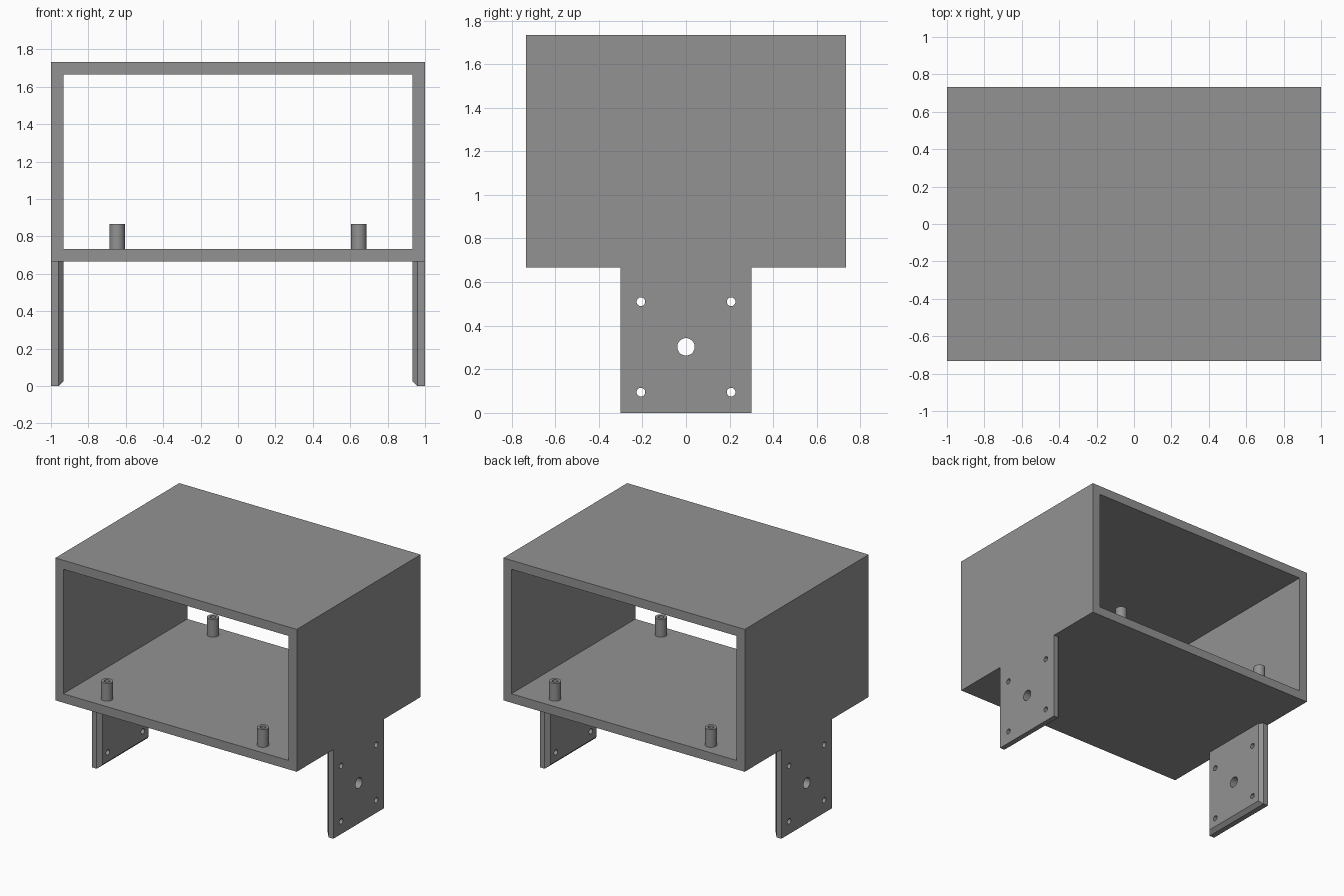
import bpy, bmesh, math
from mathutils import Matrix

if "Cube" in bpy.data.objects:
    bpy.data.objects.remove(bpy.data.objects["Cube"])

grey = bpy.data.materials.new("mid grey")
grey.diffuse_color = (0.29, 0.29, 0.29, 1)
grey.use_nodes = True
grey.node_tree.nodes["Principled BSDF"].inputs["Base Color"].default_value = grey.diffuse_color

W, D, T = 1.0, 0.733, 0.067      # half width, half depth, wall thickness
Z0, Z1 = 0.667, 1.733            # case bottom and top


def finish(bm, name):
    bmesh.ops.recalc_face_normals(bm, faces=bm.faces)
    mesh = bpy.data.meshes.new(name)
    bm.to_mesh(mesh)
    bm.free()
    mesh.materials.append(grey)
    ob = bpy.data.objects.new(name, mesh)
    bpy.context.collection.objects.link(ob)
    return ob


def select(ob):
    bpy.ops.object.select_all(action='DESELECT')
    ob.select_set(True)
    bpy.context.view_layer.objects.active = ob


def bridge(bm, loops):
    """Join consecutive rings of vertices with quads."""
    for a, b in zip(loops, loops[1:]):
        n = len(a)
        for i in range(n):
            j = (i + 1) % n
            bm.faces.new((a[i], a[j], b[j], b[i]))


def rect(x0, x1, z0, z1):
    return [(x0, z0), (x1, z0), (x1, z1), (x0, z1)]


# Case: rectangular tube open at front and back
bm = bmesh.new()
outer, inner = rect(-W, W, Z0, Z1), rect(-W + T, W - T, Z0 + T, Z1 - T)
rings = [[bm.verts.new((x, y, z)) for x, z in prof]
         for prof, y in ((outer, -D), (outer, D), (inner, D), (inner, -D))]
bridge(bm, rings + rings[:1])
finish(bm, "case")

# Legs: plates with chamfered inner edges and drilled holes
C = 0.027
HOLES = [(0, 0.303, 0.04)] + [(y, z, 0.02) for y in (-0.207, 0.207)
                              for z in (0.095, 0.51)]
for side, s in (("left", -1), ("right", 1)):
    bm = bmesh.new()
    rings = [[bm.verts.new((s * x, y, z)) for y, z in rect(-0.3 + c, 0.3 - c, c, Z0)]
             for x, c in ((W, 0), (W - T + C, 0), (W - T, C))]
    bridge(bm, rings)
    bm.faces.new(rings[0])
    bm.faces.new(rings[-1])
    leg = finish(bm, side + "_leg")

    bm = bmesh.new()
    for y, z, r in HOLES:
        bmesh.ops.create_cone(
            bm, cap_ends=True, segments=32, radius1=r, radius2=r, depth=0.3,
            matrix=Matrix.Translation((s * W, y, z)) @ Matrix.Rotation(math.pi / 2, 4, 'Y'))
    drill = finish(bm, "drill")
    drill.hide_render = True
    mod = leg.modifiers.new("holes", 'BOOLEAN')
    mod.operation, mod.solver, mod.object = 'DIFFERENCE', 'EXACT', drill
    select(leg)
    bpy.ops.object.modifier_apply(modifier=mod.name)
    bpy.data.objects.remove(drill)
    bpy.ops.object.shade_smooth_by_angle(angle=math.radians(30))

# Standoffs: four hollow posts on the floor
N = 32
for name, px, py in (("front_left", -1, -1), ("front_right", 1, -1),
                     ("back_left", -1, 1), ("back_right", 1, 1)):
    bm = bmesh.new()
    rings = [[bm.verts.new((px * 0.646 + r * math.cos(2 * math.pi * i / N),
                            py * 0.627 + r * math.sin(2 * math.pi * i / N), z))
              for i in range(N)]
             for r, z in ((0.041, Z0 + T), (0.041, 0.867), (0.02, 0.867), (0.02, Z0 + T))]
    bridge(bm, rings + rings[:1])
    select(finish(bm, name + "_standoff"))
    bpy.ops.object.shade_smooth_by_angle(angle=math.radians(30))
